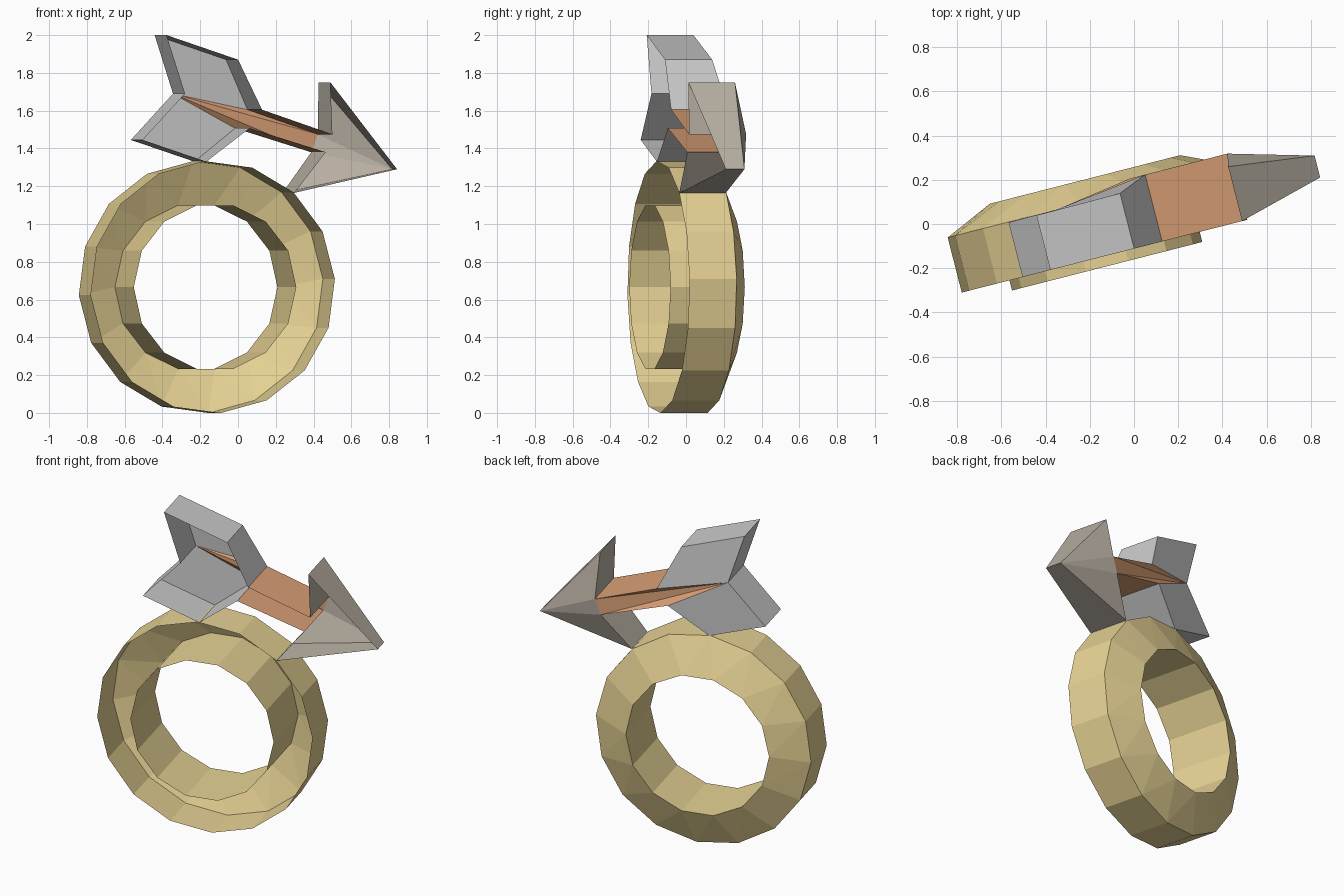
import bpy, bmesh
from math import cos, sin, tau, radians

if "Cube" in bpy.data.objects:
    bpy.data.objects.remove(bpy.data.objects["Cube"])

TURN = radians(14.3)      # whole model is turned about z
FRONT = -0.108            # depth of the open front edge


def place(u, v, z):
    return (u * cos(TURN) - v * sin(TURN), u * sin(TURN) + v * cos(TURN), z)


def finish(name, bm, color=None):
    mesh = bpy.data.meshes.new(name)
    bm.to_mesh(mesh)
    bm.free()
    obj = bpy.data.objects.new(name, mesh)
    bpy.context.collection.objects.link(obj)
    if color:
        mat = bpy.data.materials.new(name + "_color")
        mat.diffuse_color = (*color, 1)
        mat.use_nodes = True
        mat.node_tree.nodes["Principled BSDF"].inputs["Base Color"].default_value = mat.diffuse_color
        mesh.materials.append(mat)
    return obj


# Ring: outer wall, inner wall and sloped back, hollow and open at the front
def wall(bm, radius, sides, phase, v0, v1, inward):
    loops = []
    for v in (v0, v1):
        loops.append([bm.verts.new(place(-0.165 + radius * cos(phase + tau * i / sides), v,
                                         0.666 + radius * sin(phase + tau * i / sides)))
                      for i in range(sides)])
    a, b = loops
    for i in range(sides):
        j = (i + 1) % sides
        quad = (a[i], a[j], b[j], b[i])
        bm.faces.new(quad[::-1] if inward else quad)
    return [bm.edges.get((b[i], b[(i + 1) % sides])) for i in range(sides)]


bm = bmesh.new()
rim = wall(bm, 0.668, 16, radians(3.7), FRONT, 0.149, False)
rim += wall(bm, 0.444, 14, 0, -0.155, 0.25, True)
bmesh.ops.bridge_loops(bm, edges=rim)
bmesh.ops.recalc_face_normals(bm, faces=bm.faces)
finish("ring_band", bm, (0.8, 0.65, 0.3))

# Arrow outline: along, height, front depth, back depth
P = {
    "notch": (-0.317, 1.69, FRONT, 0.150),
    "tail_top": (-0.418, 2.00, FRONT, 0.147),
    "vane_top": (-0.027, 1.87, FRONT, 0.150),
    "shaft_top": (0.104, 1.605, FRONT, 0.204),
    "neck_top": (0.488, 1.475, FRONT, 0.204),
    "barb_top": (0.477, 1.75, FRONT, 0.146),
    "tip": (0.868, 1.29, -0.004, 0.098),
    "barb_low": (0.281, 1.165, FRONT, 0.146),
    "neck_low": (0.452, 1.38, FRONT, 0.204),
    "shaft_low": (0.036, 1.507, FRONT, 0.204),
    "vane_low": (-0.200, 1.33, FRONT, 0.150),
    "tail_low": (-0.548, 1.445, FRONT, 0.147),
}


def arrow_part(name, paths, backs, color=None):
    """Side walls along each outline path plus the given back faces."""
    bm = bmesh.new()
    front = {k: bm.verts.new(place(u, f, z)) for k, (u, z, f, b) in P.items()}
    back = {k: bm.verts.new(place(u, b, z)) for k, (u, z, f, b) in P.items()}
    for path in paths:
        keys = path.split()
        for a, b in zip(keys, keys[1:]):
            bm.faces.new((front[b], front[a], back[a], back[b]))
    for face in backs:
        bm.faces.new([back[k] for k in face.split()])
    bmesh.ops.delete(bm, geom=[v for v in bm.verts if not v.link_faces], context='VERTS')
    return finish(name, bm, color)


# Feather vanes
arrow_part("arrow_fletching",
           ["shaft_low vane_low tail_low notch tail_top vane_top shaft_top"],
           ["notch tail_top vane_top shaft_top", "notch shaft_low vane_low tail_low"])

# Shaft, with its wedge running back to the notch
arrow_part("arrow_shaft",
           ["shaft_top neck_top", "neck_low shaft_low"],
           ["notch shaft_top neck_top", "notch neck_top neck_low", "notch neck_low shaft_low"],
           (0.7, 0.35, 0.18))

# Faceted head
arrow_part("arrow_head",
           ["neck_top barb_top tip barb_low neck_low"],
           ["neck_top barb_top tip", "neck_top tip neck_low", "neck_low tip barb_low"],
           (0.5, 0.45, 0.38))
